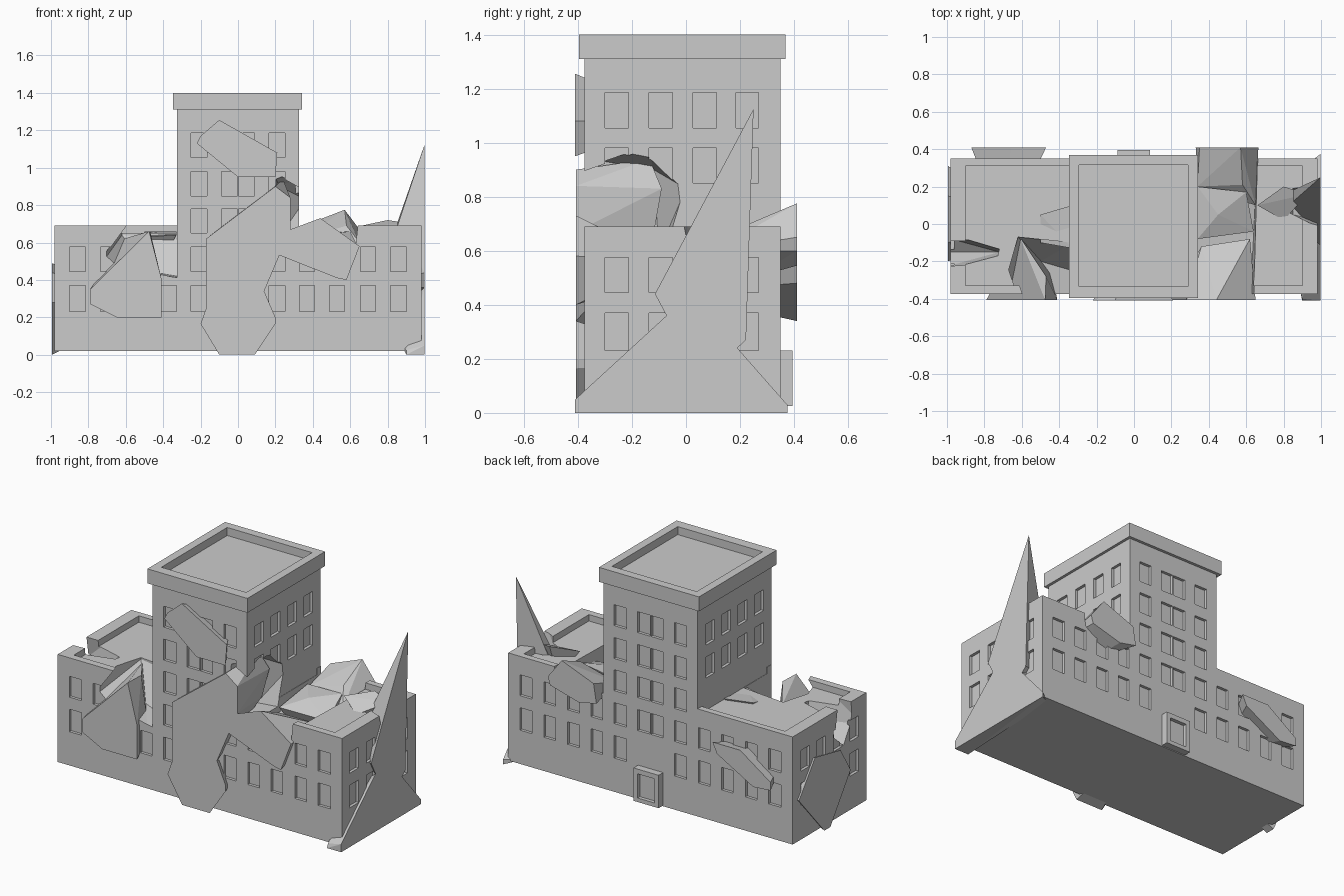
import bpy, bmesh
from mathutils import Vector

if "Cube" in bpy.data.objects:
    bpy.data.objects.remove(bpy.data.objects["Cube"])

grey = bpy.data.materials.new("concrete grey")
grey.diffuse_color = (0.6, 0.6, 0.6, 1)
grey.use_nodes = True
grey.node_tree.nodes["Principled BSDF"].inputs["Base Color"].default_value = grey.diffuse_color


def make(name, bm):
    bmesh.ops.recalc_face_normals(bm, faces=bm.faces)
    me = bpy.data.meshes.new(name)
    bm.to_mesh(me)
    bm.free()
    me.materials.append(grey)
    ob = bpy.data.objects.new(name, me)
    bpy.context.collection.objects.link(ob)
    return ob


def add_box(bm, x0, x1, y0, y1, z0, z1):
    r = bmesh.ops.create_cube(bm, size=1)
    for v in r["verts"]:
        v.co = Vector(((x0 + x1) / 2 + v.co.x * (x1 - x0),
                       (y0 + y1) / 2 + v.co.y * (y1 - y0),
                       (z0 + z1) / 2 + v.co.z * (z1 - z0)))


def boxes(name, *dims):
    bm = bmesh.new()
    for d in dims:
        add_box(bm, *d)
    return make(name, bm)


def hull(name, pts):
    bm = bmesh.new()
    for p in pts:
        bm.verts.new(p)
    r = bmesh.ops.convex_hull(bm, input=bm.verts)
    junk = {g for g in r["geom_interior"] + r["geom_unused"]
            if isinstance(g, bmesh.types.BMVert)}
    bmesh.ops.delete(bm, geom=list(junk), context='VERTS')
    bmesh.ops.dissolve_limit(bm, angle_limit=0.02, verts=bm.verts, edges=bm.edges)
    return make(name, bm)


def chunk(name, axis, level, outline, inner=(), depth=0.0, shrink=0.7):
    """Broken slab: flat outer polygon on one plane, tapering inward."""
    n = len(outline)
    ca, cb = sum(p[0] for p in outline) / n, sum(p[1] for p in outline) / n
    place = (lambda a, b, l: (a, l, b)) if axis == 'y' else (lambda a, b, l: (l, a, b))
    pts = [place(a, b, level) for a, b in outline]
    if depth:
        pts += [place(ca + (a - ca) * shrink, cb + (b - cb) * shrink, level + depth)
                for a, b in outline]
    return hull(name, pts + list(inner))


def cut(ob, cutters):
    mods = []
    for c in cutters:
        m = ob.modifiers.new("cut", 'BOOLEAN')
        m.operation, m.solver, m.object = 'DIFFERENCE', 'EXACT', c
        mods.append(m)
    bpy.context.view_layer.update()
    dg = bpy.context.evaluated_depsgraph_get()
    me = bpy.data.meshes.new_from_object(ob.evaluated_get(dg))
    ob.modifiers.clear()
    ob.data = me
    for c in cutters:
        bpy.data.objects.remove(c)


# Main mass: two low wings and the central tower, one extruded profile
W, T, F, B = 0.98, 0.325, -0.375, 0.35
prof = [(-W, .02), (W, .02), (W, .69), (T, .69), (T, 1.31), (-T, 1.31), (-T, .69), (-W, .69)]
bm = bmesh.new()
face = bm.faces.new([bm.verts.new((x, F, z)) for x, z in prof])
ext = bmesh.ops.extrude_face_region(bm, geom=[face])
for v in ext["geom"]:
    if isinstance(v, bmesh.types.BMVert):
        v.co.y = B
building = make("building", bm)

# Window recesses
D = 0.018
low = [(.23, .37), (.445, .575)]
high = [(.65, .78), (.85, .98), (1.055, 1.185)]
wing_x = [(.325, .41), (.485, .57), (.65, .735), (.81, .9)]
wing_x = [(a + .005, b) for a, b in wing_x] + [(-b, -a - .005) for a, b in wing_x]
tower_x = [(-.25, -.165), (-.088, -.004), (.004, .088), (.165, .25)]
side_y = [(-.30, -.212), (-.137, -.05), (.026, .112), (.185, .268)]
wins = []
for y0, y1, back in ((F - .02, F + D, False), (B - D, B + .02, True)):
    for z0, z1 in low:
        wins += [(a, b, y0, y1, z0, z1) for a, b in wing_x]
    for z0, z1 in low + high:
        for a, b in tower_x:
            if not (back and z0 < .3 and abs(a + b) < .15):
                wins.append((a, b, y0, y1, z0, z1))
for s, rows in ((W, low), (T, high[1:])):
    for z0, z1 in rows:
        for a, b in side_y:
            wins.append((s - D, s + .02, a, b, z0, z1))
            wins.append((-s - .02, -s + D, a, b, z0, z1))
windows = boxes("window_cutter", *wins)

# Sunken wing roofs behind the parapets
roofs = boxes("roof_cutter", (-.9, -T, -.33, .31, .65, .8), (T, .9, -.33, .31, .65, .8))

# Blown-out areas
right_gap = hull("right_gap", [
    (.327, -.42, .54), (.62, -.42, .52), (.327, -.05, .56), (.64, -.05, .52),
    (.327, .42, .62), (.66, .42, .62), (.327, -.42, .8), (.65, -.42, .8),
    (.327, .42, .8), (.67, .42, .8)])
left_gap = hull("left_gap", [
    (-.72, -.42, .50), (-.327, -.42, .41), (-.327, -.25, .42), (-.5, -.2, .45),
    (-.62, -.07, .64), (-.327, -.10, .62),
    (-.5, -.42, .8), (-.327, -.42, .8), (-.327, -.1, .8), (-.62, -.07, .8)])
end_gap = hull("end_gap", [
    (-1.05, -.24, .56), (-1.05, -.06, .50), (-1.05, -.15, .42), (-.72, -.15, .55),
    (-1.05, -.22, .8), (-1.05, -.11, .8), (-.74, -.2, .8), (-.72, -.11, .8)])
corner_gap = hull("corner_gap", [
    (.2, -.42, .6), (.2, -.42, .95), (.36, -.42, .6), (.36, -.42, .86),
    (.36, -.135, .96), (.36, 0, .83), (.36, -.07, .6), (.2, -.1, .6), (.22, -.12, .9)])
edge_gap = hull("edge_gap", [
    (1.05, .0, .55), (1.05, .2, .55), (1.05, -.05, .8), (1.05, .22, .8),
    (.85, .05, .6), (.85, .18, .6), (.72, .12, .8), (.85, .22, .8)])
cut(building, [windows, roofs, right_gap, left_gap, end_gap, corner_gap, edge_gap])

# Tower cornice with sunken roof
cornice = boxes("tower_cornice", (-.347, .342, -.396, .368, 1.31, 1.40))
cut(cornice, [boxes("tower_roof_cutter", (-.295, .29, -.333, .315, 1.35, 1.5))])

# Rear door surround
door = boxes("rear_door", (-.088, .085, .33, .395, .025, .23))
cut(door, [boxes("door_cutter", (-.06, .057, .372, .42, .05, .2))])

# Displaced slabs on the front
FY = -.407
chunk("left_front_slab", 'y', FY,
      [(-.79, .35), (-.50, .59), (-.475, .66), (-.41, .41), (-.41, .20), (-.65, .20), (-.79, .27)],
      [(-.61, -.07, .62), (-.47, -.28, .66), (-.44, -.25, .3), (-.65, -.25, .3)])
chunk("base_slab", 'y', FY,
      [(-.2, .165), (-.1, 0), (.09, 0), (.2, .165), (.2, .2), (.14, .34), (.02, .34), (-.17, .25)],
      depth=.15)
chunk("centre_slab", 'y', FY,
      [(-.17, .25), (-.17, .62), (-.02, .65), (.2, .90), (.28, .84), (.28, .67),
       (.2, .53), (.2, .48), (.14, .34), (.02, .34)],
      [(.24, -.135, .94), (.28, -.09, .83), (.25, -.12, .66), (0, -.25, .5)])
chunk("right_front_slab", 'y', FY,
      [(.2, .54), (.28, .67), (.44, .73), (.65, .58), (.58, .40), (.53, .41)],
      [(.36, -.12, .59), (.62, -.08, .57), (.5, -.25, .45)])
chunk("tower_front_slab", 'y', -.41,
      [(-.1, 1.255), (.21, 1.08), (.2, .95), (0, .95), (-.22, 1.13), (-.2, 1.17)], depth=.12)

# Displaced slabs on the back
chunk("right_rear_slab", 'y', .41,
      [(.57, .775), (.35, .69), (.33, .57), (.45, .545), (.65, .60), (.665, .65)],
      [(.34, .2, .62), (.58, .21, .69), (.65, .1, .60), (.5, .25, .5)])
chunk("left_rear_slab", 'y', .41,
      [(-.47, .545), (-.66, .545), (-.87, .40), (-.87, .35), (-.75, .34), (-.5, .48)], depth=-.14)

# Right end: tall shard and fallen foot slab
chunk("tall_shard", 'x', .998,
      [(.25, 1.125), (-.115, .44), (-.072, .36), (.19, .24), (.222, .27)],
      [(.72, .12, .33), (.85, .12, .68)])
chunk("right_foot_slab", 'x', .998,
      [(-.41, 0), (.375, 0), (.375, .03), (.19, .24), (-.072, .36), (-.41, .05)],
      [(.9, -.41, 0), (.9, -.40, .025), (.9, .3, .03), (.8, 0, .2)])

# Left end: sagging slab
chunk("left_end_slab", 'x', -.995,
      [(.31, .28), (.15, .49), (-.1, .44), (-.2, .28), (0, 0), (.06, 0)], depth=.15)

# Loose rubble wedges lying in the open roofs
hull("right_roof_rubble", [(.34, .2, .64), (.6, .17, .66), (.64, -.04, .58), (.34, -.08, .6),
                           (.45, .05, .64), (.4, 0, .45), (.6, .1, .45)])
hull("left_roof_rubble", [(-.5, .05, .66), (-.33, .1, .66), (-.33, -.13, .64), (-.5, -.1, .63),
                          (-.4, 0, .5)])
hull("rear_corner_shard", [(.66, .1, .69), (.8, .2, .72), (.93, .16, .70), (.8, .02, .64),
                           (.8, .12, .5)])
